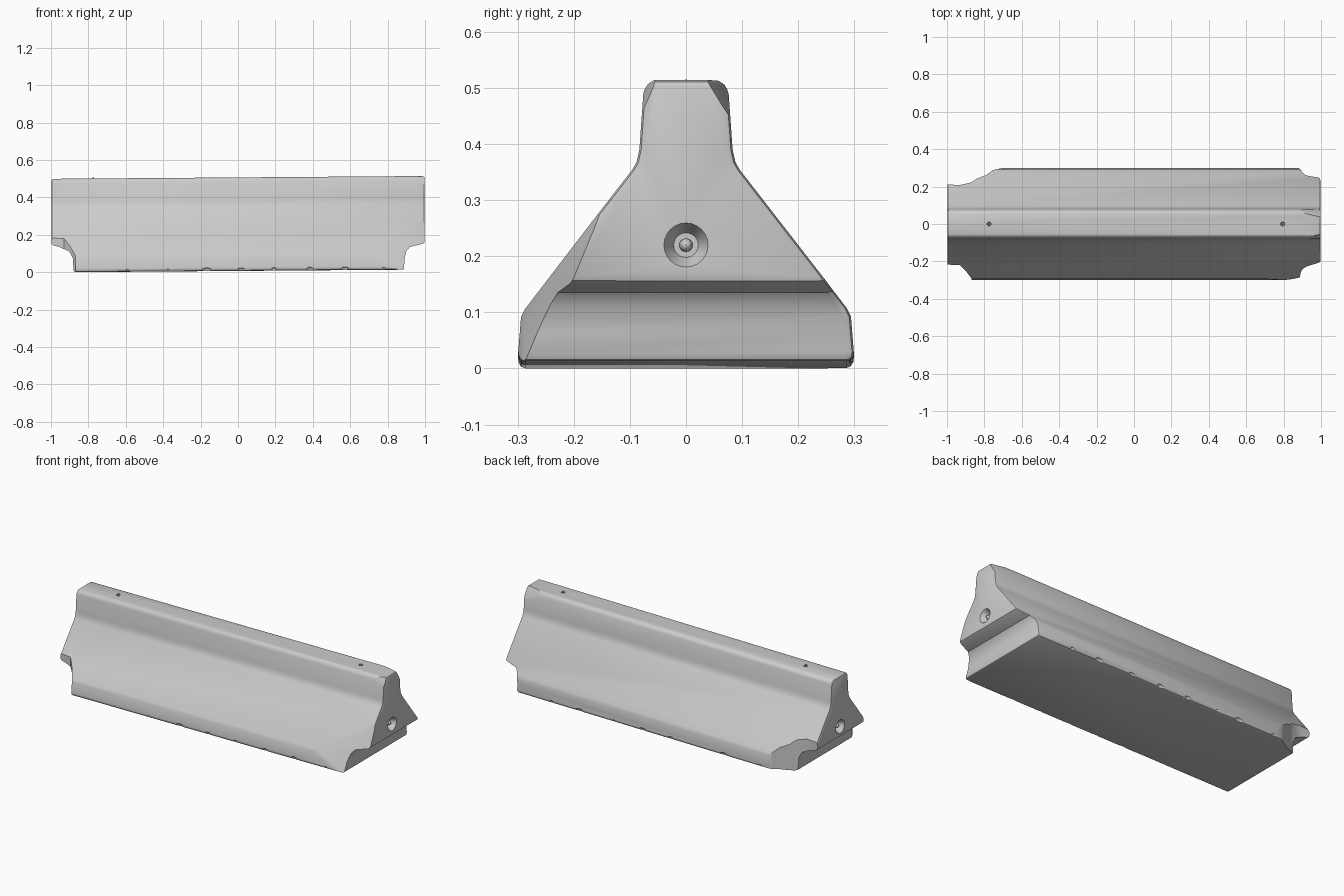
import bpy, bmesh, math, random
from mathutils import Vector, Matrix

if "Cube" in bpy.data.objects:
    bpy.data.objects.remove(bpy.data.objects["Cube"])

random.seed(4)


def finish(bm, name):
    bmesh.ops.recalc_face_normals(bm, faces=bm.faces)
    me = bpy.data.meshes.new(name)
    bm.to_mesh(me)
    bm.free()
    ob = bpy.data.objects.new(name, me)
    bpy.context.collection.objects.link(ob)
    return ob


def prism(name, pts, to_3d, a, b):
    """Closed profile swept from a to b; to_3d(u, v, w) places each point."""
    bm = bmesh.new()
    ends = [[bm.verts.new(to_3d(u, v, w)) for u, v in pts] for w in (a, b)]
    n = len(pts)
    bm.faces.new(ends[0])
    bm.faces.new(ends[1][::-1])
    for i in range(n):
        j = (i + 1) % n
        bm.faces.new((ends[0][i], ends[0][j], ends[1][j], ends[1][i]))
    return finish(bm, name)


def activate(ob):
    bpy.ops.object.select_all(action='DESELECT')
    ob.select_set(True)
    bpy.context.view_layer.objects.active = ob


def cut(ob, cutter):
    cutter.hide_render = True
    m = ob.modifiers.new("cut", 'BOOLEAN')
    m.operation, m.solver, m.object = 'DIFFERENCE', 'EXACT', cutter
    activate(ob)
    bpy.ops.object.modifier_apply(modifier=m.name)
    bpy.data.objects.remove(cutter)


def slice_off(ob, p, q, r, keep):
    """Break off everything beyond the plane p-q-r, away from point keep."""
    p, q, r = Vector(p), Vector(q), Vector(r)
    no = (q - p).cross(r - p).normalized()
    if (Vector(keep) - p).dot(no) > 0:
        no = -no
    bm = bmesh.new()
    bm.from_mesh(ob.data)
    res = bmesh.ops.bisect_plane(bm, geom=bm.verts[:] + bm.edges[:] + bm.faces[:],
                                 plane_co=p, plane_no=no, clear_outer=True)
    edges = [e for e in res['geom_cut'] if isinstance(e, bmesh.types.BMEdge)]
    bmesh.ops.edgenet_fill(bm, edges=edges)
    bmesh.ops.recalc_face_normals(bm, faces=bm.faces)
    bm.to_mesh(ob.data)
    bm.free()


along_y = lambda u, v, w: (u, w, v)
along_z = lambda u, v, w: (u, v, w)

# Barrier body: half profile mirrored, swept along x
half = [(0.297, 0.008), (0.299, 0.025), (0.294, 0.088), (0.287, 0.102), (0.096, 0.348),
        (0.088, 0.362), (0.083, 0.385), (0.076, 0.485), (0.070, 0.502), (0.056, 0.508)]
profile = half + [(-y, z) for y, z in reversed(half)]
body = prism("barrier_body", profile, lambda u, v, w: (w, u, v), -0.998, 0.998)

# Undercut notches at both ends
cut(body, prism("left_notch", [(-1.1, 0.158), (-1.0, 0.156), (-0.955, 0.143), (-0.9, 0.118),
                               (-0.882, 0.08), (-0.876, -0.1), (-1.1, -0.1)], along_y, -0.5, 0.5))
cut(body, prism("right_notch", [(1.1, 0.15), (1.0, 0.148), (0.92, 0.13), (0.9, 0.108),
                                (0.889, 0.06), (0.888, -0.1), (1.1, -0.1)], along_y, -0.5, 0.5))

# Softened edges
bev = body.modifiers.new("bevel", 'BEVEL')
bev.width, bev.segments, bev.limit_method = 0.011, 2, 'ANGLE'
bev.angle_limit = math.radians(40)
activate(body)
bpy.ops.object.modifier_apply(modifier=bev.name)

# Broken corners
cut(body, prism("back_left_break", [(-1.1, 0.213), (-0.93, 0.209), (-0.87, 0.222), (-0.84, 0.243),
                                    (-0.79, 0.262), (-0.755, 0.288), (-0.69, 0.303), (-0.69, 0.5),
                                    (-1.1, 0.5)], along_z, -0.1, 0.3))
cut(body, prism("front_left_break", [(-1.1, -0.213), (-0.93, -0.22), (-0.9, -0.25),
                                     (-0.87, -0.29), (-0.86, -0.4), (-1.1, -0.4)],
                along_z, -0.1, 0.3))
slice_off(body, (0.86, 0.074, 0.5), (1.0, 0.035, 0.51), (1.0, 0.078, 0.44), (0, 0, 0.2))
slice_off(body, (0.93, -0.072, 0.5), (1.0, -0.052, 0.51), (1.0, -0.077, 0.45), (0, 0, 0.2))

# Worn chips along the lower edges
for i in range(16):
    side = -1 if i % 2 else 1
    size = random.uniform(0.010, 0.018)
    bm = bmesh.new()
    bmesh.ops.create_icosphere(bm, subdivisions=2, radius=size)
    x = -0.66 + 1.42 * i / 15 + random.uniform(-0.03, 0.03)
    bmesh.ops.transform(bm, verts=bm.verts, matrix=Matrix.Translation((x, side * 0.301, 0.01))
                        @ Matrix.Diagonal((random.uniform(1, 2), 0.7, 1, 1)))
    cut(body, finish(bm, "edge_chip"))

parts = [body]
# End dimples with a small connector knob inside each
for side, label in ((-1, "left"), (1, "right")):
    bm = bmesh.new()
    bmesh.ops.create_cone(bm, cap_ends=True, segments=24, radius1=0.022, radius2=0.043, depth=0.04)
    bmesh.ops.transform(bm, verts=bm.verts, matrix=Matrix.Translation((side * 0.985, 0, 0.214))
                        @ Matrix.Rotation(side * math.pi / 2, 4, 'Y'))
    cut(body, finish(bm, "dimple"))
    bm = bmesh.new()
    bmesh.ops.create_uvsphere(bm, u_segments=12, v_segments=8, radius=0.012)
    bmesh.ops.transform(bm, verts=bm.verts, matrix=Matrix.Translation((side * 0.972, 0, 0.214))
                        @ Matrix.Diagonal((1.4, 1, 1, 1)))
    parts.append(finish(bm, label + "_end_knob"))

# Lifting eyes in small sockets on top
for x, z, label in ((-0.775, 0.507, "left"), (0.795, 0.500, "right")):
    bm = bmesh.new()
    bmesh.ops.create_cone(bm, cap_ends=True, segments=12, radius1=0.008, radius2=0.013, depth=0.03)
    bmesh.ops.translate(bm, verts=bm.verts, vec=(x, 0, 0.505))
    cut(body, finish(bm, "eye_socket"))
    bpy.ops.mesh.primitive_torus_add(major_segments=14, minor_segments=6, major_radius=0.008,
                                     minor_radius=0.0025, location=(0, 0, 0))
    eye = bpy.context.object
    eye.name = label + "_lifting_eye"
    eye.data.transform(Matrix.Translation((x, 0, z)) @ Matrix.Rotation(math.pi / 2, 4, 'Y'))
    parts.append(eye)

# Slight lean of the cast block along its length, then smooth shading
for ob in parts:
    for v in ob.data.vertices:
        v.co.z += 0.0075 * v.co.x
    activate(ob)
    bpy.ops.object.shade_smooth_by_angle(angle=math.radians(32))
lowest = min(v.co.z for v in body.data.vertices)
for ob in parts:
    ob.data.transform(Matrix.Translation((0, 0, -lowest)))
